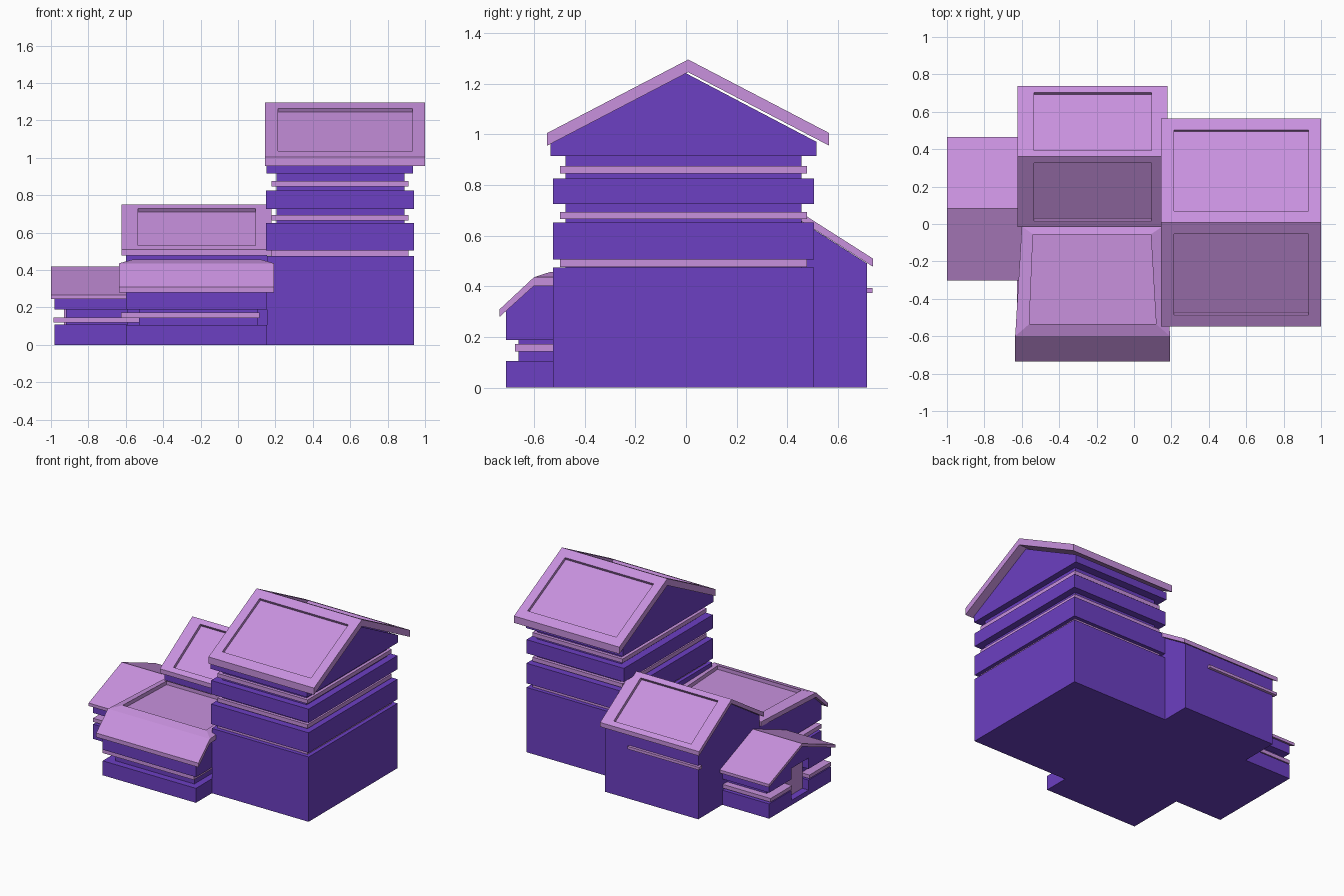
import bpy, bmesh

if "Cube" in bpy.data.objects:
    bpy.data.objects.remove(bpy.data.objects["Cube"])


def material(name, rgb):
    m = bpy.data.materials.new(name)
    m.diffuse_color = (*rgb, 1.0)
    m.use_nodes = True
    m.node_tree.nodes["Principled BSDF"].inputs["Base Color"].default_value = m.diffuse_color
    return m


WALL = material("purple wall", (0.150, 0.050, 0.540))
ROOF = material("lavender roof", (0.578, 0.283, 0.730))


def finish(name, bm, mat):
    bmesh.ops.recalc_face_normals(bm, faces=bm.faces[:])
    me = bpy.data.meshes.new(name)
    bm.to_mesh(me)
    bm.free()
    me.materials.append(mat)
    ob = bpy.data.objects.new(name, me)
    bpy.context.collection.objects.link(ob)
    return ob


def prism(bm, profile, x0, x1):
    """Extrude a (y, z) outline from x0 to x1."""
    a = [bm.verts.new((x0, y, z)) for y, z in profile]
    b = [bm.verts.new((x1, y, z)) for y, z in profile]
    n = len(a)
    bm.faces.new(a)
    bm.faces.new(b[::-1])
    for i in range(n):
        j = (i + 1) % n
        bm.faces.new((a[i], b[i], b[j], a[j]))
    bmesh.ops.recalc_face_normals(bm, faces=bm.faces[:])


def solid(name, profile, x0, x1, mat):
    bm = bmesh.new()
    prism(bm, profile, x0, x1)
    return finish(name, bm, mat)


def box(name, x, y, z, mat):
    return solid(name, [(y[0], z[0]), (y[1], z[0]), (y[1], z[1]), (y[0], z[1])], x[0], x[1], mat)


def gable(name, x, y, z0, eave, peak):
    """Wall block with a pointed top."""
    mid = (y[0] + y[1]) / 2
    return solid(name, [(y[0], z0), (y[1], z0), (y[1], eave), (mid, peak), (y[0], eave)], x[0], x[1], WALL)


def gable_roof(name, x, y, eave, ridge, thick, margin=None, depth=0.02):
    """Folded roof slab, with an optional sunken panel on each slope."""
    mid = (y[0] + y[1]) / 2
    bm = bmesh.new()
    prism(bm, [(y[0], eave), (mid, ridge), (y[1], eave),
               (y[1], eave - thick), (mid, ridge - thick), (y[0], eave - thick)], *x)
    if margin:
        mx, my = margin
        tops = [f for f in bm.faces if f.normal.z > 0.3]
        for f in tops:
            c, nrm = f.calc_center_median(), f.normal.copy()
            lo, hi = min(v.co.y for v in f.verts), max(v.co.y for v in f.verts)
            bmesh.ops.inset_individual(bm, faces=[f], thickness=0.02)
            for v in f.verts:
                v.co.x = x[0] + mx if v.co.x < c.x else x[1] - mx
                v.co.y = lo + my if v.co.y < c.y else hi - my
                v.co.z = c.z - nrm.y * (v.co.y - c.y) / nrm.z
            bm.normal_update()
            bmesh.ops.inset_individual(bm, faces=[f], thickness=0.0, depth=-depth)
    return finish(name, bm, ROOF)


# Tower: base, recessed core, floor bands and trims
box("tower_base", (0.155, 0.94), (-0.525, 0.505), (0, 0.475), WALL)
box("tower_core", (0.205, 0.89), (-0.475, 0.455), (0.45, 0.93), WALL)
for i, (z0, z1) in enumerate([(0.505, 0.652), (0.725, 0.825)]):
    box(f"tower_floor_{i + 1}", (0.15, 0.94), (-0.525, 0.505), (z0, z1), WALL)
for i, z in enumerate([0.476, 0.665, 0.846]):
    box(f"tower_trim_{i + 1}", (0.18, 0.912), (-0.497, 0.478), (z, z + 0.029), ROOF)
gable("tower_gable", (0.152, 0.936), (-0.535, 0.515), 0.915, 0.97, 1.246)
gable_roof("tower_roof", (0.145, 1.0), (-0.548, 0.565), 1.005, 1.295, 0.05, (0.068, 0.062), 0.02)

# Middle building behind
gable("middle_walls", (-0.6, 0.155), (0.005, 0.715), 0, 0.49, 0.717)
gable_roof("middle_roof", (-0.622, 0.18), (-0.017, 0.737), 0.51, 0.75, 0.032, (0.087, 0.033), 0.022)
box("middle_back_trim", (-0.62, -0.04), (0.70, 0.735), (0.373, 0.393), ROOF)

# Front wing
box("wing_base", (-0.6, 0.156), (-0.71, 0.02), (0, 0.106), WALL)
box("wing_core", (-0.53, 0.108), (-0.66, 0.02), (0.09, 0.2), WALL)
box("wing_trim", (-0.625, 0.115), (-0.675, -0.03), (0.143, 0.173), ROOF)
solid("wing_upper", [(-0.71, 0.188), (0.02, 0.188), (0.02, 0.405), (-0.598, 0.405), (-0.71, 0.305)],
      -0.6, 0.156, WALL)
solid("wing_roof_slope", [(-0.735, 0.28), (-0.735, 0.31), (-0.6, 0.436), (-0.59, 0.436), (-0.59, 0.402), (-0.6, 0.402)],
      -0.635, 0.193, ROOF)

# Wing roof top: tapered slab, bevelled rim and sunken panel
bm = bmesh.new()
outer = [(-0.635, -0.6), (0.193, -0.6), (0.155, -0.012), (-0.6, -0.012)]
inner = [(-0.56, -0.535), (0.118, -0.535), (0.09, -0.055), (-0.54, -0.055)]
rings = [[bm.verts.new((x, y, z)) for x, y in ring]
         for ring, z in ((outer, 0.402), (outer, 0.436), (inner, 0.457), (inner, 0.43))]
for a, b in zip(rings, rings[1:]):
    for i in range(4):
        j = (i + 1) % 4
        bm.faces.new((a[i], a[j], b[j], b[i]))
bm.faces.new(rings[0][::-1])
bm.faces.new(rings[-1])
finish("wing_roof_top", bm, ROOF)

# Left annex with a doorway cut into its outer wall
parts = [
    box("annex_base", (-0.98, -0.59), (-0.278, 0.437), (0, 0.108), WALL),
    box("annex_trim", (-0.987, -0.53), (-0.27, 0.43), (0.12, 0.147), ROOF),
    gable("annex_gable", (-0.98, -0.59), (-0.278, 0.437), 0.19, 0.262, 0.402),
]
box("annex_core", (-0.92, -0.59), (-0.22, 0.38), (0.09, 0.2), WALL)
gable_roof("annex_roof", (-1.0, -0.6), (-0.302, 0.466), 0.267, 0.42, 0.022)
cutter = box("doorway_cutter", (-1.05, -0.925), (-0.02, 0.18), (0.035, 0.27), WALL)
cutter.hide_render = True
for ob in parts:
    mod = ob.modifiers.new("doorway", 'BOOLEAN')
    mod.operation = 'DIFFERENCE'
    mod.solver = 'EXACT'
    mod.object = cutter
    bpy.context.view_layer.objects.active = ob
    bpy.ops.object.modifier_apply(modifier=mod.name)
bpy.data.objects.remove(cutter)
box("annex_door", (-0.931, -0.915), (-0.018, 0.178), (0.036, 0.268), ROOF)
